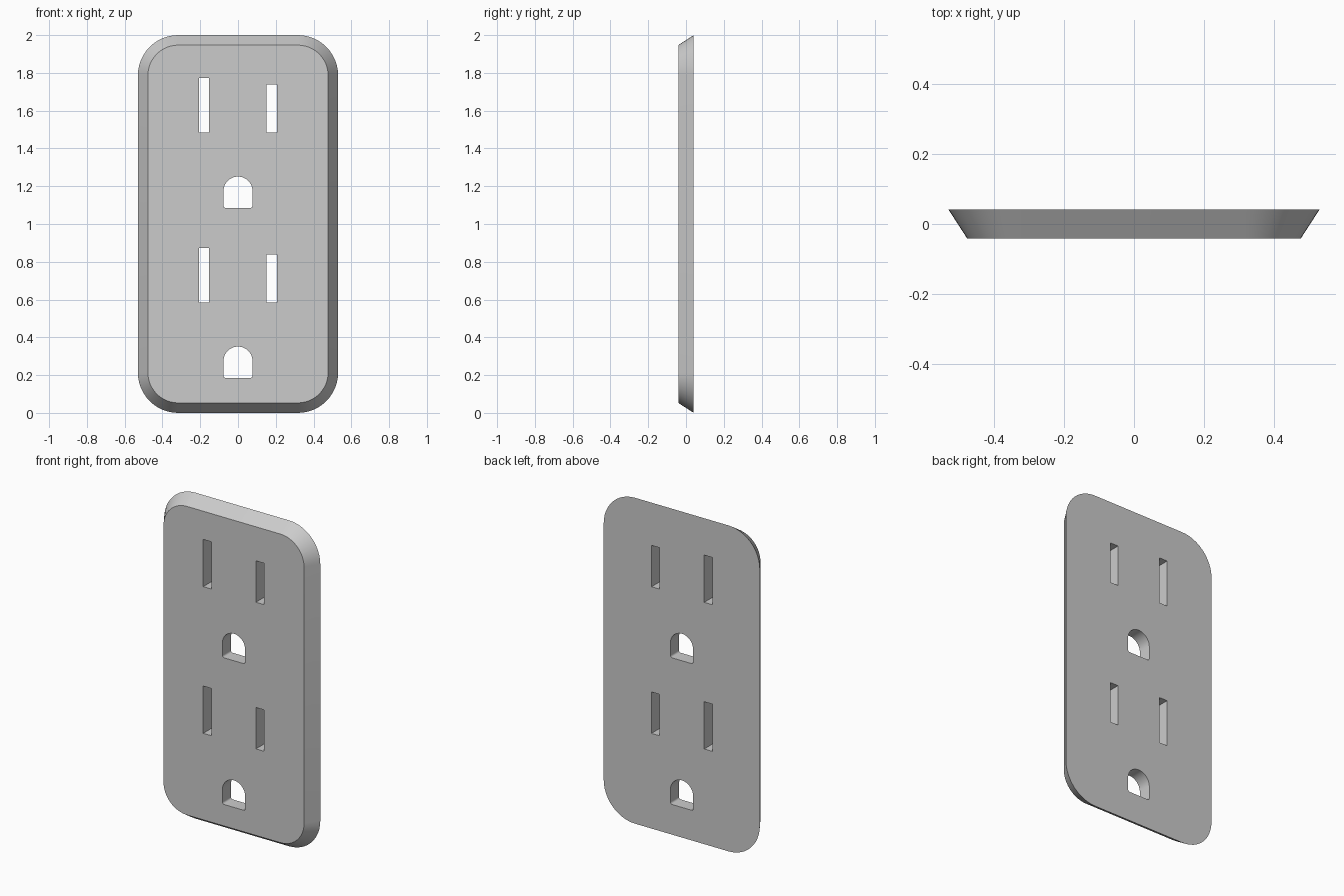
import bpy, bmesh
from math import sin, cos, pi

if "Cube" in bpy.data.objects:
    bpy.data.objects.remove(bpy.data.objects["Cube"])

HALF_DEPTH = 0.041


def arc(cx, cz, r, start, sweep, n):
    return [(cx + r * cos(start + sweep * i / n), cz + r * sin(start + sweep * i / n))
            for i in range(n + 1)]


def rounded_plate(r):
    # Corner arcs share centres, so front and back outlines differ only in radius
    pts = []
    for k, (sx, sz) in enumerate([(1, 1), (-1, 1), (-1, -1), (1, -1)]):
        pts += arc(0.317 * sx, 1 + 0.787 * sz, r, k * pi / 2, pi / 2, 12)
    return pts


def slot(x, z0, z1, half_width=0.0275):
    a, b = x - half_width, x + half_width
    return [(a, z0), (b, z0), (b, z1), (a, z1)]


def ground_hole(z0, w=0.077, height=0.166, r=0.012):
    # Arched top, slightly rounded bottom corners
    return (arc(0, z0 + height - w, w, 0, pi, 24)
            + arc(-w + r, z0 + r, r, pi, pi / 2, 4)
            + arc(w - r, z0 + r, r, -pi / 2, pi / 2, 4))


# Matching front and back outlines: bevelled rim, then straight-through openings
outlines = [(rounded_plate(0.160), rounded_plate(0.213))]
for dz in (0, 0.9):
    for hole in (slot(-0.18, 0.584, 0.874), slot(0.178, 0.584, 0.838), ground_hole(0.185)):
        pts = [(x, z + dz) for x, z in hole]
        outlines.append((pts, pts))

bm = bmesh.new()
caps = {-1: [], 1: []}
for pair in outlines:
    rings = []
    for side, pts in zip((-1, 1), pair):
        ring = [bm.verts.new((x, side * HALF_DEPTH, z)) for x, z in pts]
        n = len(ring)
        caps[side] += [bm.edges.new((ring[i], ring[(i + 1) % n])) for i in range(n)]
        rings.append(ring)
    # Side walls
    f, b = rings
    for i in range(n):
        j = (i + 1) % n
        bm.faces.new((f[i], f[j], b[j], b[i]))

# Front and back faces with openings
for side, edges in caps.items():
    bmesh.ops.triangle_fill(bm, edges=edges, use_beauty=True, normal=(0, side, 0))
bmesh.ops.recalc_face_normals(bm, faces=bm.faces)

mesh = bpy.data.meshes.new("outlet_cover")
bm.to_mesh(mesh)
bm.free()
plate = bpy.data.objects.new("outlet_cover", mesh)
bpy.context.collection.objects.link(plate)
bpy.context.view_layer.objects.active = plate
plate.select_set(True)
bpy.ops.object.shade_smooth_by_angle(angle=pi / 6)
